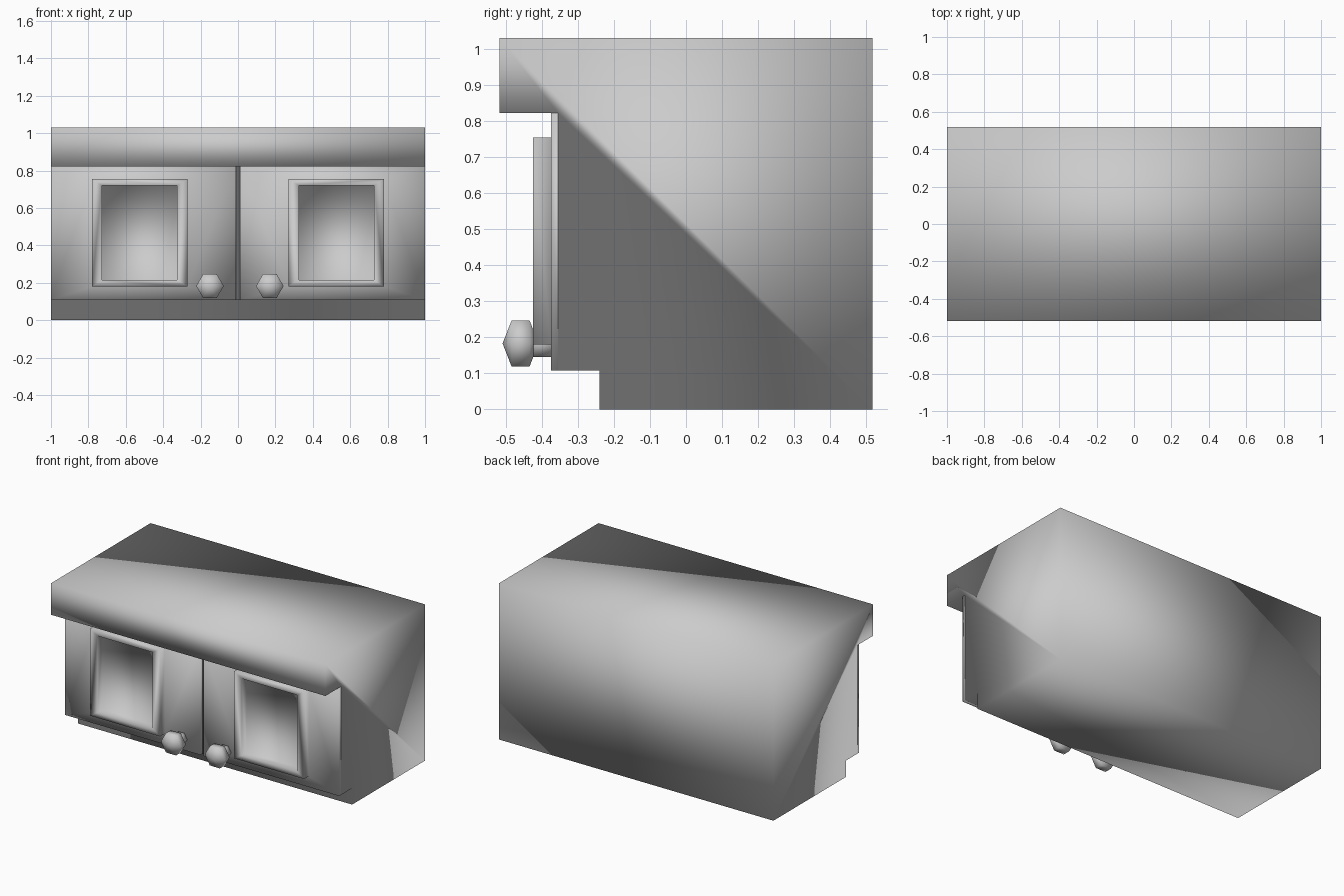
import bpy, bmesh, math
from mathutils import Matrix

if "Cube" in bpy.data.objects:
    bpy.data.objects.remove(bpy.data.objects["Cube"])


def finish(bm, name):
    """Turn a bmesh into a smooth shaded object."""
    bmesh.ops.recalc_face_normals(bm, faces=bm.faces)
    for f in bm.faces:
        f.smooth = True
    mesh = bpy.data.meshes.new(name)
    bm.to_mesh(mesh)
    bm.free()
    ob = bpy.data.objects.new(name, mesh)
    bpy.context.collection.objects.link(ob)
    return ob


# Cabinet body: side profile (y, z) with worktop lip and toe kick, extruded in x
FRONT, CORE = -0.375, -0.355
profile = [(-0.24, 0), (0.518, 0), (0.518, 1.03), (-0.518, 1.03),
           (-0.518, 0.822), (CORE, 0.822), (CORE, 0.108), (-0.24, 0.108)]
bm = bmesh.new()
face = bm.faces.new([bm.verts.new((-1, y, z)) for y, z in profile])
ext = bmesh.ops.extrude_face_region(bm, geom=[face])
bmesh.ops.translate(bm, vec=(2, 0, 0),
                    verts=[v for v in ext["geom"] if isinstance(v, bmesh.types.BMVert)])
finish(bm, "cabinet_body")

# Door front: loft of rectangles (x0, x1, z0, z1, y) making leaf, raised frame and recess
leaf = (0.012, 1.0, 0.108, 0.822)
frame = (0.27, 0.78, 0.18, 0.755)
panel = (0.325, 0.728, 0.215, 0.72)
steps = [(leaf, CORE), (leaf, FRONT), (frame, FRONT),
         (frame, -0.425), (panel, -0.425), (panel, FRONT)]
bm = bmesh.new()
rings = [[bm.verts.new((x, y, z)) for x, z in ((a, c), (b, c), (b, d), (a, d))]
         for (a, b, c, d), y in steps]
for r, s in zip(rings, rings[1:]):
    for i in range(4):
        j = (i + 1) % 4
        bm.faces.new((r[i], r[j], s[j], s[i]))
bm.faces.new(rings[-1])
bmesh.ops.recalc_face_normals(bm, faces=bm.faces)
if bm.faces[:][-1].normal.y > 0:
    bmesh.ops.reverse_faces(bm, faces=bm.faces)
for f in bm.faces:
    f.smooth = True
mesh = bpy.data.meshes.new("doors")
bm.to_mesh(mesh)
bm.free()
doors = bpy.data.objects.new("doors", mesh)
bpy.context.collection.objects.link(doors)
doors.modifiers.new("mirror", "MIRROR").use_axis[0] = True

# Door knobs: six sided flattened ball on a short stem
turn = Matrix.Rotation(math.pi / 2, 4, "X") @ Matrix.Rotation(math.pi / 6, 4, "Z")
for side, x in (("left", -0.15), ("right", 0.17)):
    bm = bmesh.new()
    bmesh.ops.create_uvsphere(
        bm, u_segments=6, v_segments=3, radius=1,
        matrix=Matrix.Translation((x, -0.459, 0.183)) @ turn @ Matrix.Diagonal((0.085, 0.085, 0.05, 1)))
    finish(bm, side + "_knob")
    bm = bmesh.new()
    bmesh.ops.create_cone(
        bm, cap_ends=True, segments=6, radius1=0.043, radius2=0.043, depth=0.07,
        matrix=Matrix.Translation((x, -0.4, 0.183)) @ turn)
    finish(bm, side + "_knob_stem")
